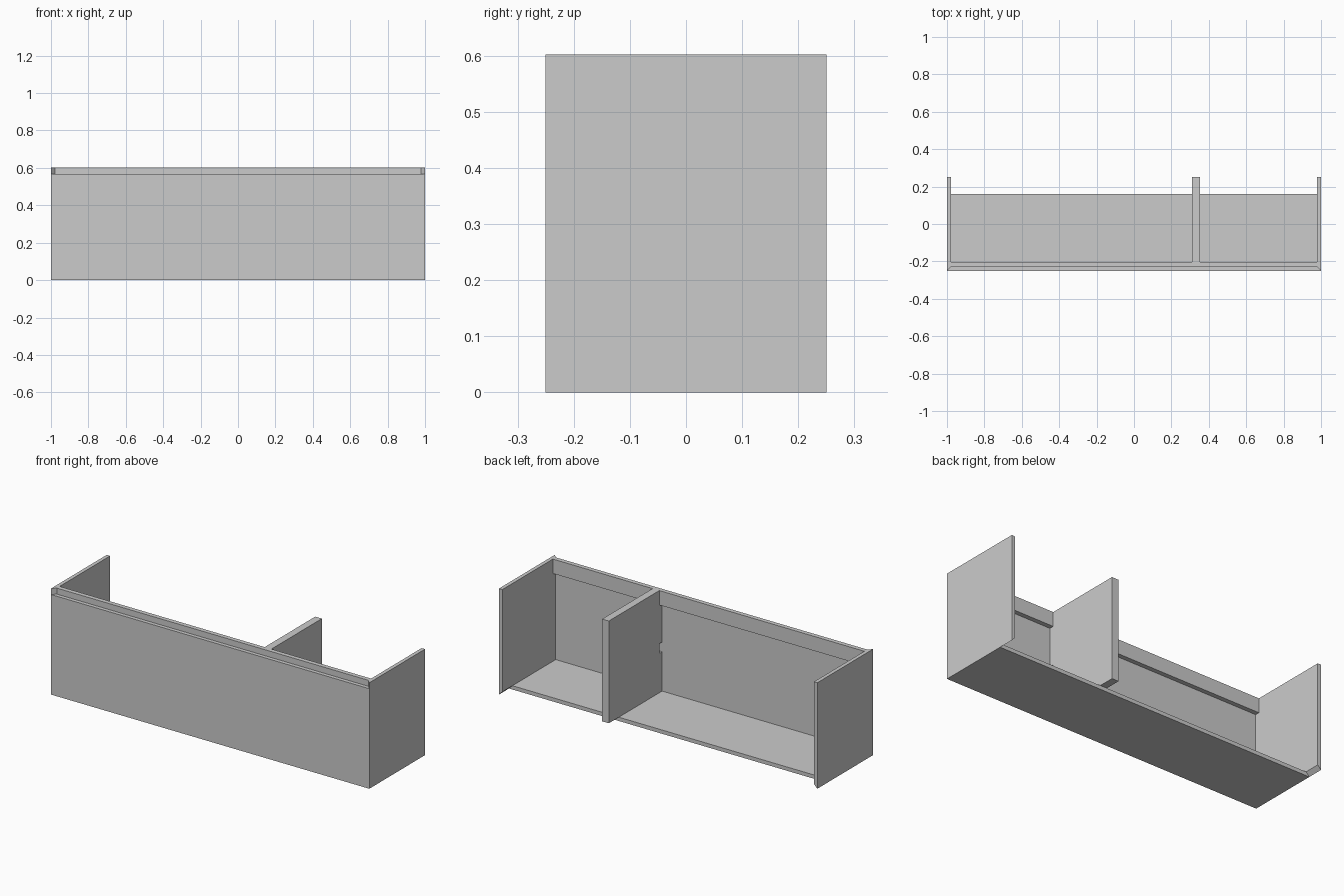
import bpy, bmesh

if "Cube" in bpy.data.objects:
    bpy.data.objects.remove(bpy.data.objects["Cube"])

T = 0.0215          # board thickness
X, Y, H = 1.0, 0.25, 0.602
FRONT_H = 0.568     # front panel stops below the top
BASE_BACK = 0.16    # base panel stops short of the back
RAIL_Z = 0.52
RAIL_BACK = -Y + T + 0.0255


def loft(name, ring_a, ring_b):
    """Solid between two matching outlines."""
    bm = bmesh.new()
    a = [bm.verts.new(p) for p in ring_a]
    b = [bm.verts.new(p) for p in ring_b]
    bm.faces.new(a)
    bm.faces.new(b)
    n = len(a)
    for i in range(n):
        j = (i + 1) % n
        bm.faces.new((a[i], a[j], b[j], b[i]))
    bmesh.ops.recalc_face_normals(bm, faces=bm.faces)
    mesh = bpy.data.meshes.new(name)
    bm.to_mesh(mesh)
    bm.free()
    obj = bpy.data.objects.new(name, mesh)
    bpy.context.collection.objects.link(obj)
    return obj


def rect(a0, a1, b0, b1):
    return [(a0, b0), (a1, b0), (a1, b1), (a0, b1)]


# Side panels, mitred along the front and bottom edges
for name, s in (("left_side_panel", -1), ("right_side_panel", 1)):
    loft(name,
         [(s * X, y, z) for y, z in rect(-Y, Y, 0, H)],
         [(s * (X - T), y, z) for y, z in rect(-Y + T, Y, T, H)])

# Front panel, mitred to the sides and base
loft("front_panel",
     [(x, -Y, z) for x, z in rect(-X, X, 0, FRONT_H)],
     [(x, -Y + T, z) for x, z in rect(-X + T, X - T, T, FRONT_H)])

# Base panel, mitred to the sides and front
loft("base_panel",
     [(x, y, 0) for x, y in rect(-X, X, -Y, BASE_BACK)],
     [(x, y, T) for x, y in rect(-X + T, X - T, -Y + T, BASE_BACK)])

# Top rail behind the front panel
loft("top_rail",
     [(x, -Y + T, z) for x, z in rect(-X + T, X - T, RAIL_Z, H)],
     [(x, RAIL_BACK, z) for x, z in rect(-X + T, X - T, RAIL_Z, H)])

# Divider, notched around the rail and with a small cable notch at mid height
f = -Y + T
profile = [(f, T), (Y, T), (Y, H), (RAIL_BACK, H), (RAIL_BACK, RAIL_Z), (f, RAIL_Z),
           (f, 0.30), (f + 0.025, 0.30), (f + 0.025, 0.245), (f, 0.245)]
loft("divider",
     [(0.31, y, z) for y, z in profile],
     [(0.352, y, z) for y, z in profile])
